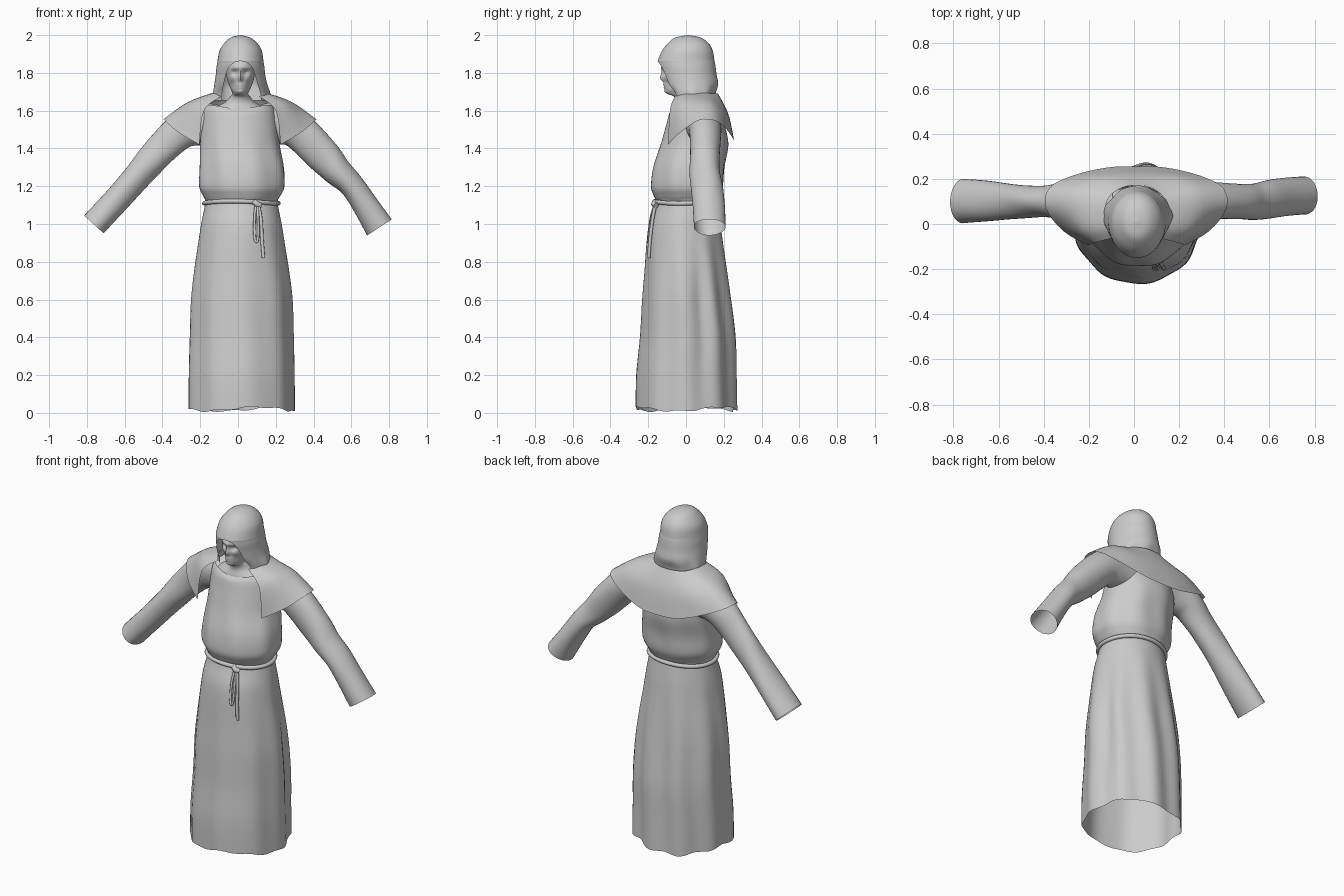
import bpy, bmesh, math
from mathutils import Vector

grey = bpy.data.materials.new("plain grey")
grey.diffuse_color = (0.6, 0.6, 0.6, 1)


def finish(ob):
    ob.data.materials.clear()
    ob.data.materials.append(grey)
    bpy.ops.object.select_all(action='DESELECT')
    ob.select_set(True)
    bpy.context.view_layer.objects.active = ob
    if ob.type == 'CURVE':
        bpy.ops.object.convert(target='MESH')
    bpy.ops.object.shade_smooth_by_angle(angle=math.radians(50))


def spline(keys, sub):
    """Smooth interpolation through equal-length tuples."""
    k = [keys[0]] + list(keys) + [keys[-1]]
    out = []
    for i in range(1, len(k) - 2):
        for s in range(sub):
            t = s / sub
            out.append(tuple(
                0.5 * (2 * b + (c - a) * t + (2 * a - 5 * b + 4 * c - d) * t * t
                       + (3 * b - a - 3 * c + d) * t ** 3)
                for a, b, c, d in zip(k[i - 1], k[i], k[i + 1], k[i + 2])))
    return out + [tuple(keys[-1])]


def skin(name, rows, closed=True, weld=0.0):
    """Quad surface through rows of points."""
    bm = bmesh.new()
    grid = [[bm.verts.new(p) for p in r] for r in rows]
    n = len(grid[0])
    for r, s in zip(grid, grid[1:]):
        for i in range(n if closed else n - 1):
            j = (i + 1) % n
            bm.faces.new((r[i], r[j], s[j], s[i]))
    if weld:
        bmesh.ops.remove_doubles(bm, verts=bm.verts, dist=weld)
    bmesh.ops.recalc_face_normals(bm, faces=bm.faces)
    me = bpy.data.meshes.new(name)
    bm.to_mesh(me)
    bm.free()
    ob = bpy.data.objects.new(name, me)
    bpy.context.collection.objects.link(ob)
    finish(ob)


def lathe(keys, n, sub, shape=None):
    """Elliptic rings from (z, cx, cy, rx, ry); angle 0 is the front."""
    rows = []
    for z, cx, cy, rx, ry in spline(keys, sub):
        row = []
        for i in range(n):
            a = 2 * math.pi * i / n
            p = Vector((cx + rx * math.sin(a), cy - ry * math.cos(a), z))
            row.append(shape(p, a) if shape else p)
        rows.append(row)
    return rows


def bell(d, s):
    return math.exp(-(d / s) ** 2)


# Robe: skirt, gathered waist and blousing chest, with soft vertical folds
def robe_folds(p, a):
    w = min(max((1.08 - p.z) / 0.5, 0), 1)
    back = 0.5 - 0.5 * math.cos(a)
    d = w * (0.003 + 0.008 * back) * math.sin(9 * a + 1.5 * p.z)
    d -= w * 0.02 * bell(a - 1.95, 0.16) * bell(p.z - 0.65, 0.4)
    if p.z > 1.13:
        d += 0.004 * math.sin(8 * a + 4 * p.z) * bell(p.z - 1.28, 0.16)
    hem = 0.014 * math.sin(3 * a + 0.6) + 0.006 * math.sin(10 * a)
    neck = -0.02 * bell(a if a < math.pi else a - 2 * math.pi, 0.6) * bell(p.z - 1.63, 0.03)
    return p + Vector((math.sin(a) * d, -math.cos(a) * d, hem * math.exp(-p.z * 12) + neck))


robe = [(.02, .015, 0, .28, .265), (.2, .015, 0, .278, .262), (.4, .017, .008, .273, .25),
        (.6, .018, .003, .266, .233), (.75, .018, 0, .25, .218), (.9, .018, -.005, .228, .203),
        (1.0, .018, -.005, .213, .19), (1.09, .018, .003, .195, .167), (1.12, .018, .003, .19, .163),
        (1.15, .02, .003, .207, .176), (1.2, .02, .005, .229, .193), (1.3, .02, .015, .225, .19),
        (1.42, .01, .045, .211, .18), (1.52, .007, .05, .203, .156), (1.6, .005, .05, .19, .135),
        (1.63, .005, .05, .172, .118)]
skin("robe", lathe(robe, 72, 5, robe_folds))


# Head and neck with modelled face
def face(p, a):
    if math.cos(a) < 0.2:
        return p
    x, z = p.x - .013, p.z
    marks = [(0, 1.772, .02, .011, .02), (0, 1.80, .008, .009, .025), (0, 1.83, .008, .05, .01),
             (0, 1.737, .007, .025, .007), (0, 1.722, .006, .02, .006), (0, 1.702, .005, .02, .01)]
    for s in (-1, 1):
        marks += [(s * .03, 1.803, -.016, .017, .013), (s * .042, 1.772, .006, .016, .014),
                  (s * .045, 1.735, -.008, .016, .018)]
    p.y -= sum(m * bell(x - mx, sx) * bell(z - mz, sz) for mx, mz, m, sx, sz in marks)
    return p


head = [(1.58, .005, .05, .165, .115), (1.61, .007, .045, .145, .108), (1.645, .01, .03, .08, .085),
        (1.675, .012, .01, .052, .075), (1.69, .012, -.015, .042, .085), (1.71, .013, -.025, .05, .086),
        (1.75, .013, -.02, .066, .093), (1.79, .013, -.02, .075, .098), (1.83, .013, -.02, .078, .103),
        (1.88, .013, -.01, .07, .095), (1.93, .013, 0, .04, .06), (1.945, .013, 0, .002, .002)]
skin("head_and_neck", lathe(head, 64, 6, face))

# Hood: rings that open at the front below the brow (last value is the half opening angle)
hood = [(1.655, .016, .035, .15, .115, 44), (1.69, .017, .035, .152, .12, 42),
        (1.74, .014, .024, .14, .146, 40), (1.79, .013, .012, .131, .15, 36),
        (1.83, .013, .005, .127, .152, 29), (1.855, .013, .002, .123, .151, 15),
        (1.868, .013, .001, .121, .149, 0), (1.92, .014, .008, .111, .133, 0),
        (1.96, .015, .012, .085, .105, 0), (1.988, .013, .01, .05, .064, 0), (2.0, .012, .01, .0003, .0003, 0)]
rows = []
for z, cx, cy, rx, ry, gap in spline(hood, 5):
    g = math.radians(max(gap, 0))
    row = []
    for i in range(57):
        a = g + (2 * math.pi - 2 * g) * i / 56
        w = 1 + 0.02 * math.sin(9 * a) * bell(z - 1.68, .06)
        row.append((cx + rx * w * math.sin(a), cy - ry * w * math.cos(a), z))
    rows.append(row)
skin("hood", rows, closed=False, weld=0.0008)

# Shoulder mantle: half outlines from front edge to centre back, mirrored
neck_line = [(.10, -.06, 1.675), (.13, -.02, 1.69), (.14, .04, 1.695), (.13, .10, 1.695),
             (.10, .14, 1.69), (.05, .165, 1.69), (0, .17, 1.69)]
shoulder_line = [(.19, -.085, 1.60), (.25, -.025, 1.63), (.275, .07, 1.645), (.265, .145, 1.635),
                 (.20, .20, 1.60), (.10, .22, 1.585), (0, .225, 1.58)]
hem_line = [(.215, -.095, 1.42), (.325, -.03, 1.485), (.40, .07, 1.55), (.385, .16, 1.545),
            (.28, .215, 1.50), (.13, .25, 1.45), (0, .255, 1.44)]


def mirrored(half):
    full = half + [(-x, y, z) for x, y, z in reversed(half[:-1])]
    return spline([(x + .01, y, z) for x, y, z in full], 4)


columns = zip(*[mirrored(h) for h in (neck_line, shoulder_line, hem_line)])
skin("mantle", [spline(c, 6) for c in columns], closed=False)


# Sleeves: open tubes along (x, y, z, radius, depth radius)
def sleeve(name, path):
    pts = spline(path, 6)
    rows = []
    for i, (x, y, z, r, ry) in enumerate(pts):
        p, q = pts[max(i - 1, 0)], pts[min(i + 1, len(pts) - 1)]
        t = Vector((q[0] - p[0], 0, q[2] - p[2])).normalized()
        side = Vector((-t.z, 0, t.x))
        row = []
        for j in range(32):
            a = 2 * math.pi * j / 32
            w = 1 + 0.025 * math.sin(3 * a + i * 0.25)
            row.append(Vector((x, y, z)) + side * (r * w * math.cos(a))
                       + Vector((0, ry * w * math.sin(a), 0)))
        rows.append(row)
    skin(name, rows)


sleeve("left_sleeve", [(.12, .09, 1.53, .10, .09), (.21, .09, 1.53, .11, .09), (.315, .10, 1.495, .098, .085),
                       (.45, .10, 1.365, .092, .078), (.525, .10, 1.28, .078, .08),
                       (.60, .11, 1.205, .066, .085), (.67, .118, 1.105, .068, .085), (.75, .125, .983, .078, .084)])
sleeve("right_sleeve", [(-.10, .09, 1.53, .10, .09), (-.19, .09, 1.53, .11, .09), (-.295, .10, 1.495, .096, .085),
                        (-.39, .10, 1.41, .086, .07), (-.47, .10, 1.325, .08, .072),
                        (-.545, .10, 1.24, .073, .078), (-.65, .10, 1.12, .07, .09), (-.762, .10, .997, .07, .098)])


# Rope belt with hanging cord ends
def cord(name, pts, r, cyclic=False):
    cu = bpy.data.curves.new(name, 'CURVE')
    cu.dimensions = '3D'
    cu.bevel_depth = r
    cu.bevel_resolution = 3
    cu.use_fill_caps = True
    sp = cu.splines.new('POLY')
    sp.points.add(len(pts) - 1)
    for v, p in zip(sp.points, pts):
        v.co = (*p, 1)
    sp.use_cyclic_u = cyclic
    ob = bpy.data.objects.new(name, cu)
    bpy.context.collection.objects.link(ob)
    finish(ob)


ring = []
for i in range(64):
    a = 2 * math.pi * i / 64
    ring.append((.018 + .196 * math.sin(a), .003 - .169 * math.cos(a), 1.115 + .006 * math.cos(2 * a + .5)))
cord("rope_belt", ring, .012, True)
cord("belt_knot", [(.085, -.162, 1.118), (.10, -.17, 1.105), (.118, -.157, 1.098)], .015)
cord("short_cord", spline([(.095, -.165, 1.105), (.088, -.186, 1.03), (.088, -.198, .93), (.098, -.2, .905),
                           (.106, -.197, .93), (.106, -.182, 1.03), (.103, -.165, 1.10)], 5), .007)
cord("long_cord", spline([(.108, -.162, 1.105), (.122, -.178, 1.02), (.127, -.19, .92),
                          (.135, -.198, .82)], 6), .009)
